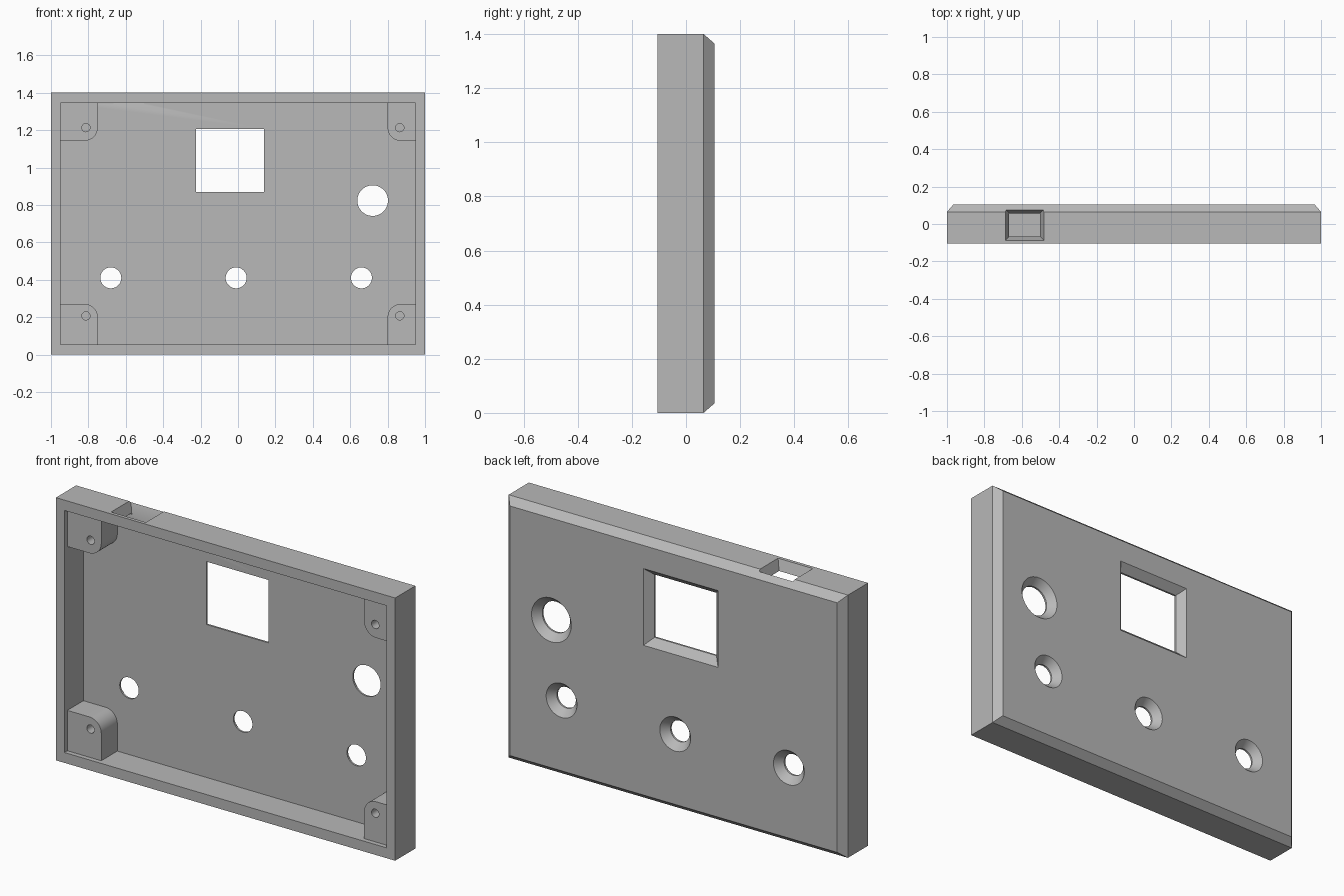
import bpy, bmesh
from math import sin, cos, pi, radians

cube = bpy.data.objects.get("Cube")
if cube:
    bpy.data.objects.remove(cube, do_unlink=True)

grey = bpy.data.materials.new("grey plastic")
grey.use_nodes = True
colour = (0.48, 0.48, 0.48, 1)
grey.diffuse_color = colour
grey.node_tree.nodes["Principled BSDF"].inputs["Base Color"].default_value = colour


def loft(name, rings):
    """Closed solid through rings of points that have equal counts."""
    bm = bmesh.new()
    loops = [[bm.verts.new(p) for p in ring] for ring in rings]
    n = len(loops[0])
    for a, b in zip(loops, loops[1:]):
        for i in range(n):
            j = (i + 1) % n
            bm.faces.new((a[i], a[j], b[j], b[i]))
    bm.faces.new(loops[0])
    bm.faces.new(loops[-1])
    bmesh.ops.recalc_face_normals(bm, faces=bm.faces)
    mesh = bpy.data.meshes.new(name)
    bm.to_mesh(mesh)
    bm.free()
    mesh.materials.append(grey)
    obj = bpy.data.objects.new(name, mesh)
    bpy.context.collection.objects.link(obj)
    return obj


def rect(x0, x1, z0, z1, y, grow=0):
    return [(x0 - grow, y, z0 - grow), (x1 + grow, y, z0 - grow),
            (x1 + grow, y, z1 + grow), (x0 - grow, y, z1 + grow)]


def flat_rect(x0, x1, y0, y1, z, grow=0):
    return [(x, y, z) for x, z_, y in
            [(p[0], p[1], p[2]) for p in rect(x0, x1, y0, y1, z, grow)]]


def circle(x, z, r, y, n=48):
    return [(x + r * cos(2 * pi * i / n), y, z + r * sin(2 * pi * i / n)) for i in range(n)]


def cut(target, cutter):
    cutter.hide_render = True
    mod = target.modifiers.new("cut", 'BOOLEAN')
    mod.operation = 'DIFFERENCE'
    mod.solver = 'EXACT'
    mod.object = cutter
    bpy.context.view_layer.objects.active = target
    bpy.ops.object.modifier_apply(modifier=mod.name)
    bpy.data.objects.remove(cutter, do_unlink=True)


def smooth(obj):
    bpy.ops.object.select_all(action='DESELECT')
    obj.select_set(True)
    bpy.context.view_layer.objects.active = obj
    bpy.ops.object.shade_smooth_by_angle(angle=radians(30))


FRONT, BACK, FLOOR = -0.105, 0.105, 0.055   # depths of rim, back face, cavity floor
BEVEL_Y, BEVEL = 0.065, 0.035
TOP, LOW_Z, HIGH_Z, SIDE = 1.4, 0.055, 1.345, 0.95

# Outer shell with a chamfered back edge
shell = loft("enclosure_shell", [rect(-1, 1, 0, TOP, FRONT), rect(-1, 1, 0, TOP, BEVEL_Y),
                                 rect(-1, 1, 0, TOP, BACK, -BEVEL)])

# Open front cavity
cut(shell, loft("cavity_cutter", [rect(-SIDE, SIDE, LOW_Z, HIGH_Z, FRONT - 0.1),
                                  rect(-SIDE, SIDE, LOW_Z, HIGH_Z, FLOOR)]))

# Display window, flared towards the back
window = (-0.225, 0.14, 0.87, 1.205)
cut(shell, loft("window_cutter", [rect(*window, 0), rect(*window, BEVEL_Y),
                                  rect(*window, BACK, 0.037),
                                  rect(*window, BACK + 0.04, 0.074)]))

# Round holes, countersunk towards the back
for x, z, r in [(-0.68, 0.41, 0.056), (-0.01, 0.41, 0.056), (0.66, 0.41, 0.056),
                (0.72, 0.823, 0.082)]:
    cut(shell, loft("hole_cutter", [circle(x, z, r, 0), circle(x, z, r, BEVEL_Y),
                                    circle(x, z, r + 0.035, BACK),
                                    circle(x, z, r + 0.07, BACK + 0.04)]))

# Tapered cable port through the top wall
port = (-0.667, -0.502, -0.067, 0.058)
flare = 0.02
wall = TOP - HIGH_Z
cut(shell, loft("port_cutter", [flat_rect(*port, HIGH_Z - wall, -flare),
                                flat_rect(*port, TOP + wall, 2 * flare)]))
smooth(shell)


# Screw posts in the corners, each with one rounded inner corner
def post(name, side, width, upper, hole_x):
    wall_x, inner_x = side * (SIDE + 0.005), side * (SIDE - width)
    wall_z = HIGH_Z + 0.005 if upper else LOW_Z - 0.005
    inner_z = 1.143 if upper else 0.27
    up = 1 if upper else -1
    r = 0.07
    cx, cz = inner_x + side * r, inner_z + up * r
    outline = [(wall_x, wall_z), (inner_x, wall_z)]
    for i in range(13):
        a = i / 12 * pi / 2
        outline.append((cx - side * r * cos(a), cz - up * r * sin(a)))
    outline.append((wall_x, inner_z))
    face_y = -0.08
    obj = loft(name, [[(x, y, z) for x, z in outline] for y in (face_y, FLOOR + 0.005)])
    hole_z = 1.213 if upper else 0.207
    cut(obj, loft("screw_cutter", [circle(hole_x, hole_z, 0.022, face_y - 0.05, 24),
                                   circle(hole_x, hole_z, 0.022, 0.03, 24)]))
    smooth(obj)


for upper, level in ((True, "upper"), (False, "lower")):
    post(level + "_right_screw_post", -1, 0.2, upper, -0.813)
    post(level + "_left_screw_post", 1, 0.15, upper, 0.865)
